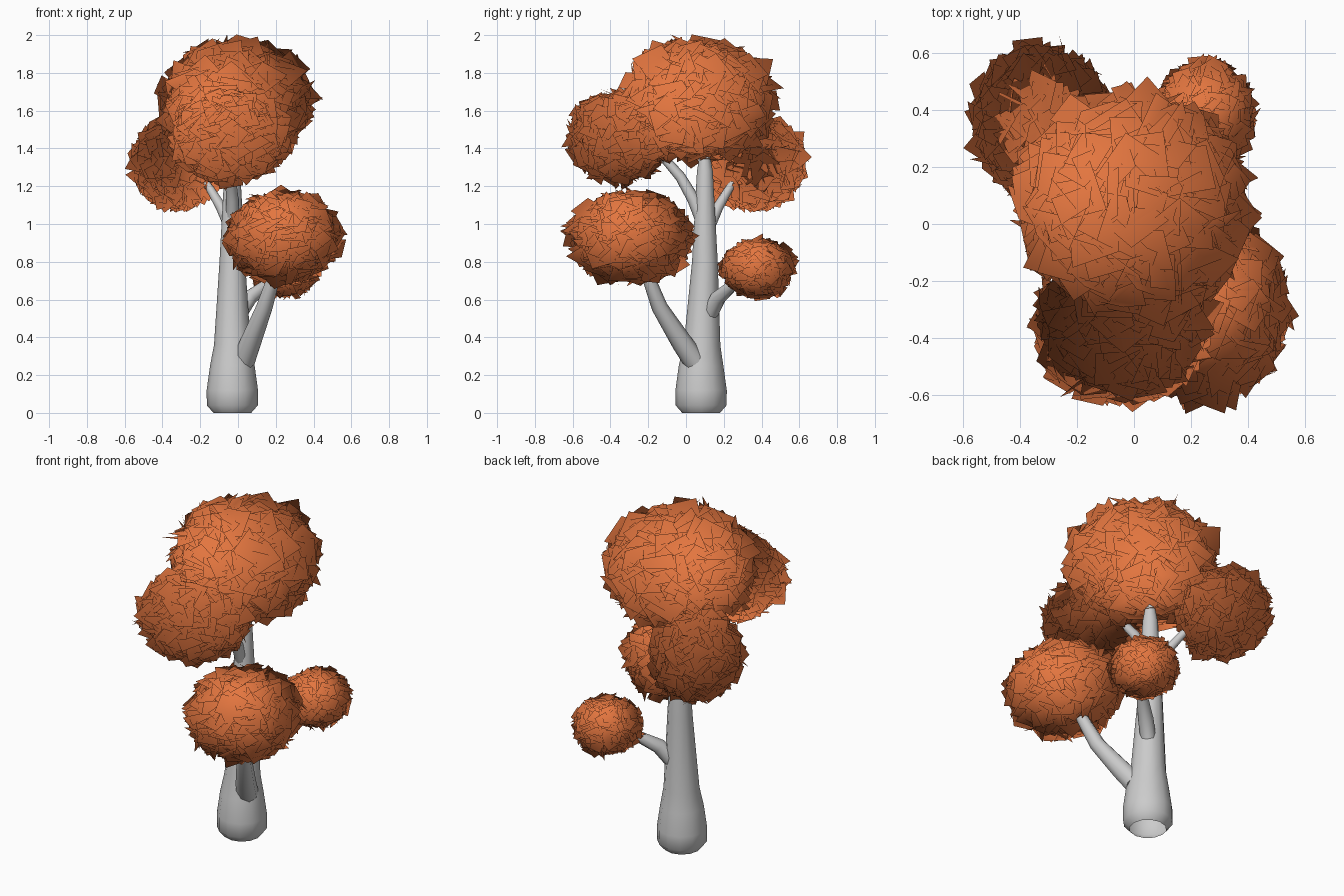
import bpy, bmesh, math, random
from mathutils import Vector, Matrix

random.seed(7)
cube = bpy.data.objects.get("Cube")
if cube:
    bpy.data.objects.remove(cube)


def material(name, rgb):
    mat = bpy.data.materials.new(name)
    mat.use_nodes = True
    mat.diffuse_color = (*rgb, 1)
    mat.node_tree.nodes["Principled BSDF"].inputs["Base Color"].default_value = (*rgb, 1)
    return mat


bark = material("grey bark", (0.6, 0.6, 0.6))
foliage = material("orange leaves", (0.77, 0.18, 0.05))


def add_object(name, bm, mat):
    mesh = bpy.data.meshes.new(name)
    bm.to_mesh(mesh)
    bm.free()
    mesh.materials.append(mat)
    obj = bpy.data.objects.new(name, mesh)
    bpy.context.collection.objects.link(obj)
    return obj


def limb(name, points, radii, sides, cap_start):
    """Tapered tube swept along a path."""
    bm = bmesh.new()
    pts = [Vector(p) for p in points]
    rings = []
    for i, (p, r) in enumerate(zip(pts, radii)):
        along = pts[min(i + 1, len(pts) - 1)] - pts[max(i - 1, 0)]
        turn = Vector((0, 0, 1)).rotation_difference(along.normalized())
        ring = []
        for k in range(sides):
            a = math.tau * k / sides
            ring.append(bm.verts.new(p + turn @ Vector((r * math.cos(a), r * math.sin(a), 0))))
        rings.append(ring)
    for low, high in zip(rings, rings[1:]):
        for k in range(sides):
            n = (k + 1) % sides
            bm.faces.new((low[k], low[n], high[n], high[k]))
    bm.faces.new(rings[-1])
    if cap_start:
        bm.faces.new(rings[0][::-1])
    obj = add_object(name, bm, bark)
    bpy.ops.object.select_all(action="DESELECT")
    obj.select_set(True)
    bpy.context.view_layer.objects.active = obj
    bpy.ops.object.shade_smooth_by_angle(angle=math.radians(50))


def leaf_clump(name, centre, radii, cards, size, shade_centre=None):
    """Ball of tilted square leaf cards, shaded as a round mass about shade_centre."""
    bm = bmesh.new()
    centre = Vector(centre)
    shade_centre = Vector(shade_centre or centre)
    scale = Matrix.Diagonal(Vector(radii))
    normals = []
    golden = math.pi * (3 - math.sqrt(5))
    for i in range(cards):
        z = 1 - 2 * (i + 0.5) / cards
        ring = math.sqrt(1 - z * z)
        out = Vector((ring * math.cos(golden * i), ring * math.sin(golden * i), z))
        wobble = Vector([random.uniform(-1, 1) for _ in range(3)])
        facing = (out + wobble * 0.75).normalized()
        spin = Matrix.Rotation(random.uniform(0, math.tau), 3, facing)
        side = spin @ facing.orthogonal().normalized()
        up = facing.cross(side)
        half = size * random.uniform(0.8, 1.2) / 2
        middle = out * random.uniform(0.79, 0.92)
        corners = [middle + half * (side * a + up * b)
                   for a, b in ((-1, -1), (1, -1), (1, 1), (-1, 1))]
        places = [centre + scale @ c for c in corners]
        bm.faces.new([bm.verts.new(p) for p in places])
        normals += [(p - shade_centre).normalized() for p in places]
    for f in bm.faces:
        f.smooth = True
    obj = add_object(name, bm, foliage)
    obj.data.normals_split_custom_set_from_vertices(normals)


# Trunk with a flared, open foot
limb("trunk",
     [(-0.03, 0.08, 0), (-0.03, 0.08, 0.04), (-0.03, 0.08, 0.12), (-0.03, 0.08, 0.25),
      (-0.03, 0.085, 0.36), (-0.03, 0.1, 0.8), (-0.03, 0.1, 1.28), (-0.03, 0.1, 1.42)],
     [0.1, 0.135, 0.136, 0.118, 0.097, 0.068, 0.042, 0.018], 12, False)

# Branches, each reaching into a clump
limb("front_low_branch",
     [(0.03, 0.045, 0.275), (0.065, -0.02, 0.37), (0.14, -0.14, 0.56), (0.19, -0.2, 0.72),
      (0.22, -0.24, 0.88)], [0.06, 0.056, 0.043, 0.034, 0.025], 8, True)
limb("back_low_branch",
     [(0.01, 0.13, 0.53), (0.06, 0.17, 0.61), (0.14, 0.24, 0.67), (0.23, 0.34, 0.75)],
     [0.042, 0.042, 0.032, 0.022], 8, True)
limb("front_high_branch",
     [(-0.03, 0.1, 0.98), (-0.03, 0.04, 1.13), (-0.04, -0.03, 1.25), (-0.05, -0.16, 1.4)],
     [0.036, 0.033, 0.028, 0.022], 8, True)
limb("back_high_branch",
     [(-0.04, 0.12, 0.98), (-0.09, 0.17, 1.09), (-0.15, 0.23, 1.19), (-0.24, 0.31, 1.3)],
     [0.032, 0.028, 0.022, 0.016], 8, True)

# Foliage: the three upper clumps are shaded as one mass
mass = (-0.11, 0.01, 1.51)
leaf_clump("crown_leaves", (0, 0.06, 1.65), (0.405, 0.4, 0.325), 520, 0.4, mass)
leaf_clump("front_high_leaves", (-0.04, -0.35, 1.46), (0.315, 0.28, 0.255), 450, 0.37, mass)
leaf_clump("back_high_leaves", (-0.325, 0.36, 1.32), (0.25, 0.28, 0.25), 450, 0.37, mass)
leaf_clump("front_low_leaves", (0.245, -0.3, 0.93), (0.31, 0.335, 0.25), 450, 0.36)
leaf_clump("back_low_leaves", (0.25, 0.38, 0.765), (0.185, 0.2, 0.16), 450, 0.36)
